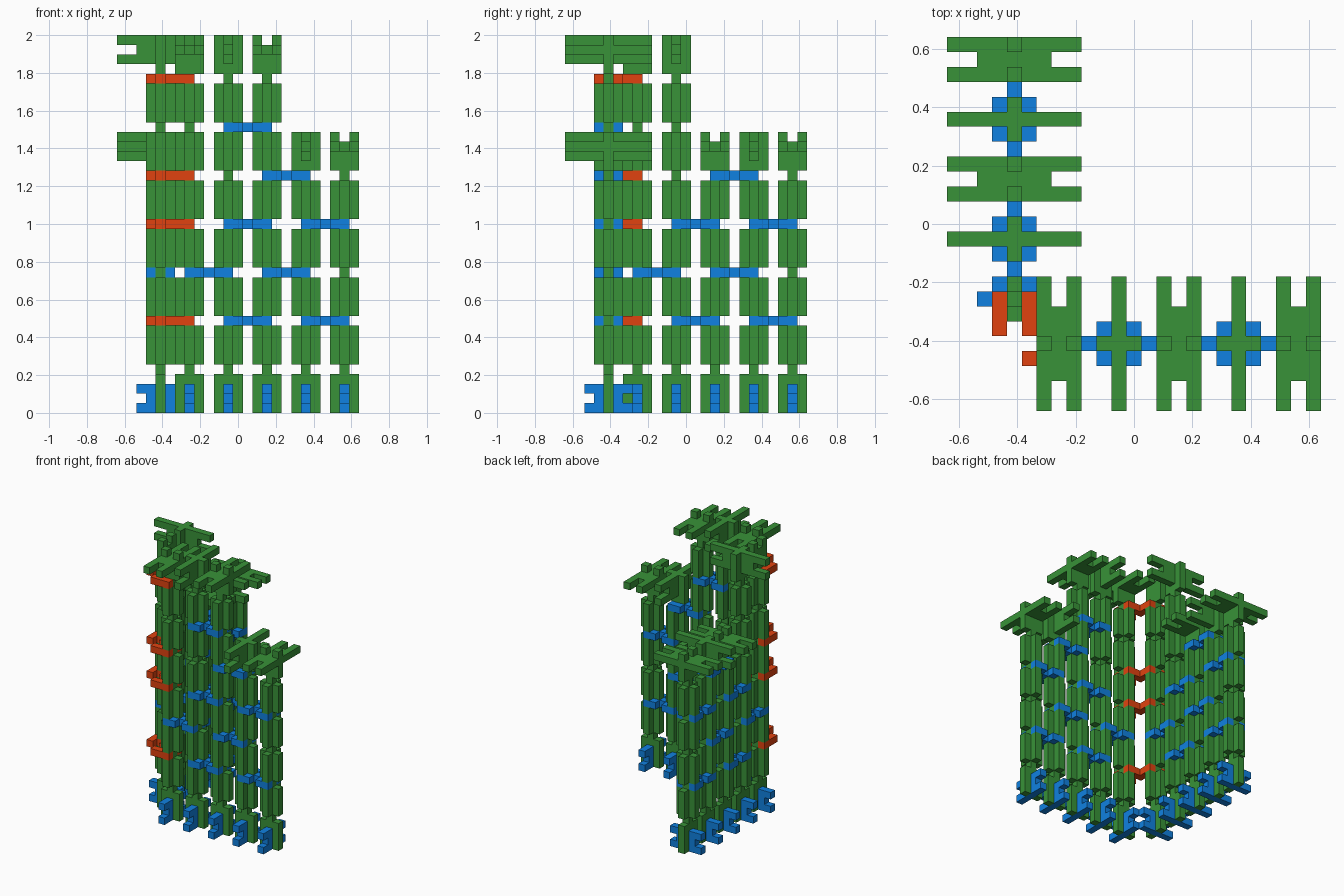
import bpy, bmesh
from mathutils import Vector

if "Cube" in bpy.data.objects:
    bpy.data.objects.remove(bpy.data.objects["Cube"])

U = 2 / 39                      # size of one cubic cell
OFFSET = Vector((-12.5, -12.5, 0))


def material(name, rgb):
    m = bpy.data.materials.new(name)
    m.diffuse_color = (*rgb, 1)
    m.use_nodes = True
    m.node_tree.nodes["Principled BSDF"].inputs["Base Color"].default_value = m.diffuse_color
    return m


GREEN = material("green", (0.04, 0.29, 0.04))
BLUE = material("blue", (0.005, 0.22, 0.75))
ORANGE = material("orange", (0.75, 0.055, 0.005))


def box(a, b, z):
    """Cells in half-open ranges along, across and up."""
    return {(i, j, k) for i in range(*a) for j in range(*b) for k in range(*z)}


def piece(name, cells, mat, swap=False):
    """Outer skin of a set of cells; swap mirrors it on the diagonal."""
    if swap:
        cells = {(b, a, z) for a, b, z in cells}
    bm = bmesh.new()
    verts = {}

    def vert(p):
        if p not in verts:
            verts[p] = bm.verts.new((Vector(p) + OFFSET) * U)
        return verts[p]

    for c in cells:
        for ax in range(3):
            for side in (0, 1):
                n = list(c)
                n[ax] += 2 * side - 1
                if tuple(n) in cells:
                    continue
                u, v = (ax + 1) % 3, (ax + 2) % 3
                loop = []
                for du, dv in ((0, 0), (1, 0), (1, 1), (0, 1)):
                    p = list(c)
                    p[ax] += side
                    p[u] += du
                    p[v] += dv
                    loop.append(vert(tuple(p)))
                bm.faces.new(loop if side else loop[::-1])
    bmesh.ops.dissolve_limit(bm, angle_limit=0.01, verts=bm.verts, edges=bm.edges)
    mesh = bpy.data.meshes.new(name)
    bm.to_mesh(mesh)
    bm.free()
    mesh.materials.append(mat)
    bpy.context.collection.objects.link(bpy.data.objects.new(name, mesh))


def link(a):
    """Double-ended fork gripping the necks at a and a + 4."""
    flat = box((a, a + 2), (3, 6), (0, 1)) | box((a + 3, a + 5), (3, 6), (0, 1))
    return (flat | {(a + 2, 4, 0)}) - {(a, 4, 0), (a + 4, 4, 0)}


def column(wall, i, blocks, roofed, swap):
    c, top = 7 + 4 * i, 5 * blocks - 1
    # foot clip
    foot = box((c, c + 1), (2, 7), (0, 3)) - {(c, 2, 1), (c, 6, 1)}
    piece(f"{wall}_foot_{i}", foot, BLUE, swap)
    # roof: flat plate or upright bar, both forked at the ends
    roof = set()
    if roofed and i % 2 == 0:
        roof = box((c - 1, c + 2), (0, 9), (top - 2, top - 1))
        roof -= {(c, b, top - 2) for b in (0, 1, 7, 8)}
    elif roofed:
        roof = box((c, c + 1), (0, 9), (top - 3, top))
        roof -= {(c, b, top - 2) for b in (0, 1, 7, 8)}
    if roof:
        piece(f"{wall}_roof_{i}", roof, GREEN, swap)
    # cross-shaped blocks on a thin core
    post = box((c, c + 1), (4, 5), (0, top - 1))
    for k in range(blocks):
        z = (5 * k, 5 * k + 4)
        post |= box((c - 1, c), (4, 5), z) | box((c + 1, c + 2), (4, 5), z)
        if 0 < k < blocks - 1:
            post |= box((c, c + 1), (3, 6), z)
    piece(f"{wall}_column_{i}", post - foot - roof, GREEN, swap)


WALLS = {
    "front_wall": ([8, 8, 8, 6, 6], False,
                   {9: (1, 3), 14: (0, 2), 19: (1, 3), 24: (2,), 29: (1,)}),
    "side_wall": ([8, 8, 6, 6, 6], True,
                  {9: (1, 3), 14: (0, 2), 19: (1, 3), 24: (2,)}),
}

for wall, (heights, swap, links) in WALLS.items():
    for i, blocks in enumerate(heights):
        column(wall, i, blocks, not (swap and i == 0), swap)
    # links between neighbouring columns
    for z, starts in links.items():
        for i in starts:
            cells = {(a, b, z) for a, b, _ in link(7 + 4 * i)}
            piece(f"{wall}_link_{z}_{i}", cells, BLUE, swap)

# corner links joining the two walls
for z in (9, 19, 24, 34):
    arm = box((5, 8), (3, 6), (z, z + 1)) - {(5, 4, z), (7, 4, z)}
    piece(f"corner_link_{z}", arm | {(b, a, k) for a, b, k in arm}, ORANGE)
